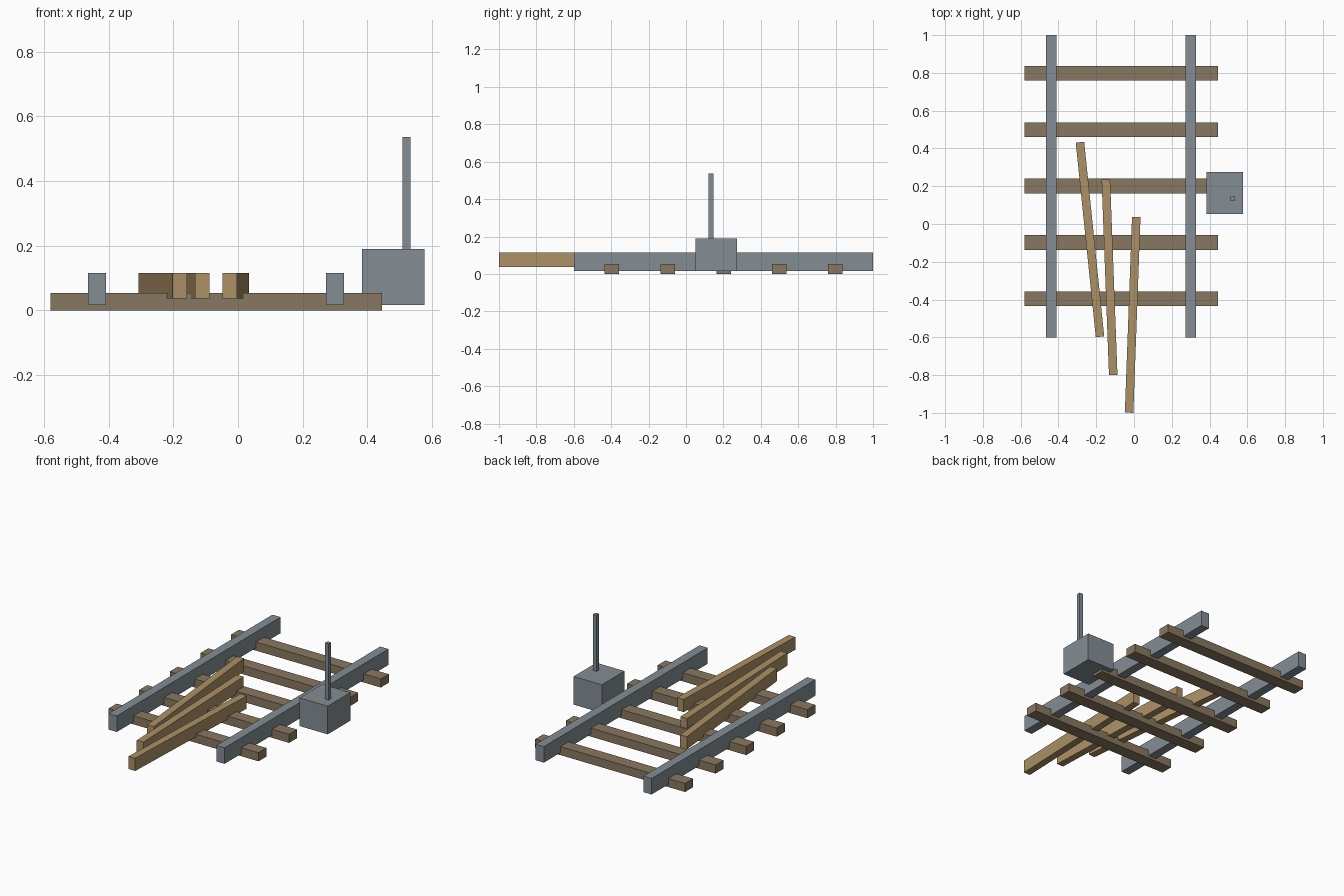
import bpy
from math import atan2, hypot

if "Cube" in bpy.data.objects:
    bpy.data.objects.remove(bpy.data.objects["Cube"])


def material(name, rgb):
    m = bpy.data.materials.new(name)
    m.diffuse_color = (*rgb, 1.0)
    m.use_nodes = True
    m.node_tree.nodes["Principled BSDF"].inputs["Base Color"].default_value = m.diffuse_color
    return m


STEEL = material("grey steel", (0.23, 0.27, 0.30))
DARK_WOOD = material("weathered brown wood", (0.25, 0.185, 0.12))
TAN_WOOD = material("light tan wood", (0.41, 0.28, 0.135))


def box(name, lo, hi, mat, turn=0.0):
    """Box between two corners, turned about its own vertical axis."""
    center = [(a + b) / 2 for a, b in zip(lo, hi)]
    bpy.ops.mesh.primitive_cube_add(size=1, location=center, rotation=(0, 0, turn))
    ob = bpy.context.object
    ob.name = name
    ob.scale = [b - a for a, b in zip(lo, hi)]
    ob.data.materials.append(mat)
    return ob


# Wooden sleepers
for i in range(5):
    y = -0.396 + i * 0.2985
    box(f"sleeper_{i + 1}", (-0.58, y - 0.039, 0), (0.445, y + 0.039, 0.053), DARK_WOOD)

# Steel rails
for side, x in (("left", -0.437), ("right", 0.300)):
    box(f"{side}_rail", (x - 0.028, -0.6, 0.016), (x + 0.028, 1.0, 0.115), STEEL)

# Loose planks, given by the middles of their front and back ends
planks = [((-0.180, -0.597), (-0.286, 0.433)),
          ((-0.110, -0.799), (-0.149, 0.235)),
          ((-0.026, -0.999), (0.012, 0.037))]
for i, ((x0, y0), (x1, y1)) in enumerate(planks):
    cx, cy = (x0 + x1) / 2, (y0 + y1) / 2
    half = hypot(x1 - x0, y1 - y0) / 2
    box(f"loose_plank_{i + 1}", (cx - 0.0225, cy - half, 0.036),
        (cx + 0.0225, cy + half, 0.115), TAN_WOOD, -atan2(x1 - x0, y1 - y0))

# Switch box with upright lever
box("switch_box", (0.384, 0.052, 0.016), (0.577, 0.274, 0.19), STEEL)
box("switch_lever", (0.510, 0.121, 0.18), (0.534, 0.146, 0.537), STEEL)
